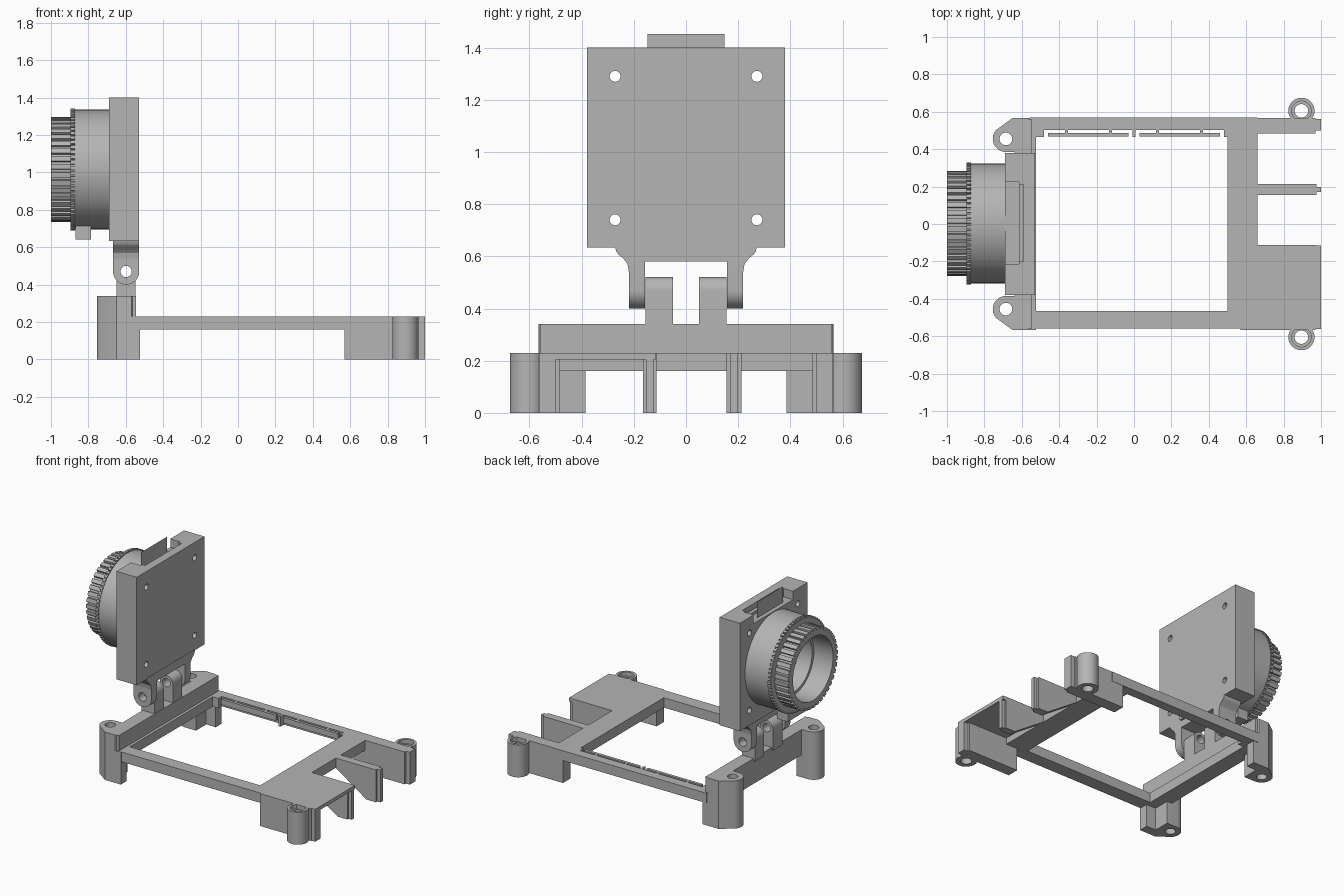
import bpy, bmesh
from math import sin, cos, pi, radians
from mathutils import Vector

cube = bpy.data.objects.get("Cube")
if cube:
    bpy.data.objects.remove(cube, do_unlink=True)

grey = bpy.data.materials.new("plain grey")
grey.use_nodes = True
COLOUR = (0.46, 0.46, 0.46, 1)
grey.diffuse_color = COLOUR
grey.node_tree.nodes["Principled BSDF"].inputs["Base Color"].default_value = COLOUR


def make(name, bm):
    bmesh.ops.recalc_face_normals(bm, faces=bm.faces)
    mesh = bpy.data.meshes.new(name)
    bm.to_mesh(mesh)
    bm.free()
    mesh.materials.append(grey)
    obj = bpy.data.objects.new(name, mesh)
    bpy.context.collection.objects.link(obj)
    return obj


def prism(name, pts, axis, lo, hi):
    """Extrude a 2D outline along an axis: x uses (y, z), y uses (x, z), z uses (x, y)."""
    place = {"x": lambda p: (lo, p[0], p[1]),
             "y": lambda p: (p[0], lo, p[1]),
             "z": lambda p: (p[0], p[1], lo)}[axis]
    shift = Vector([hi - lo if a == axis else 0 for a in "xyz"])
    bm = bmesh.new()
    face = bm.faces.new([bm.verts.new(place(p)) for p in pts])
    ext = bmesh.ops.extrude_face_region(bm, geom=[face])
    bmesh.ops.translate(bm, vec=shift, verts=[v for v in ext["geom"] if isinstance(v, bmesh.types.BMVert)])
    return make(name, bm)


def box(name, x0, x1, y0, y1, z0, z1):
    return prism(name, [(x0, y0), (x1, y0), (x1, y1), (x0, y1)], "z", z0, z1)


def arc(cx, cy, r, a0=0, a1=360, n=32):
    full = abs(a1 - a0) == 360
    steps = n if full else n + 1
    return [(cx + r * cos(radians(a0 + (a1 - a0) * i / n)),
             cy + r * sin(radians(a0 + (a1 - a0) * i / n))) for i in range(steps)]


def gear(cx, cy, outer, inner, teeth):
    pts = []
    for i in range(teeth):
        for f, r in ((0, inner), (0.3, inner), (0.34, outer), (0.96, outer)):
            a = 2 * pi * (i + f) / teeth
            pts.append((cx + r * cos(a), cy + r * sin(a)))
    return pts


def cut(obj, *cutters):
    for c in cutters:
        c.hide_render = True
        mod = obj.modifiers.new("cut", "BOOLEAN")
        mod.operation, mod.solver, mod.object = "DIFFERENCE", "EXACT", c
    graph = bpy.context.evaluated_depsgraph_get()
    mesh = bpy.data.meshes.new_from_object(obj.evaluated_get(graph))
    obj.modifiers.clear()
    obj.data = mesh
    for c in cutters:
        bpy.data.objects.remove(c, do_unlink=True)
    return obj


# Base frame
TOP, LOW = 0.23, 0.16
box("right_rail", -0.56, 0.58, -0.56, -0.465, LOW, TOP)
box("left_rail", -0.56, 0.58, 0.503, 0.57, LOW, TOP)
box("cross_beam", 0.50, 0.66, -0.56, 0.57, LOW, TOP)
box("camera_beam", -0.64, -0.545, -0.56, 0.56, LOW, 0.34)
box("camera_beam_lip", -0.56, -0.525, -0.56, 0.565, LOW, TOP)
box("rail_corner_block", -0.54, -0.48, 0.465, 0.51, LOW, TOP)
box("rail_end_block", 0.48, 0.51, 0.465, 0.51, LOW, TOP)

# Slotted strip beside the left rail
box("strip_centre_stub", -0.008, 0.008, 0.465, 0.51, LOW, TOP)
for side in (-1, 1):
    a, b = sorted((side * 0.03, side * 0.46))
    box("slot_strip", a, b, 0.467, 0.487, 0.19, TOP)
    for x in (0.125, 0.36):
        box("strip_link", side * x - 0.008, side * x + 0.008, 0.48, 0.51, 0.19, TOP)

# Connector side: cover, outer walls and sloping ribs
box("connector_cover", 0.6, 1.0, -0.56, -0.115, 0.205, TOP)
for side in (-1, 1):
    wall = [(0.57, 0), (0.97, 0), (0.97, TOP), (0.57, TOP)]
    prism("outer_wall", wall, "y", *sorted((side * 0.485, side * 0.568)))
    box("outer_wall_tongue", 0.96, 1.0, *sorted((side * 0.5, side * 0.562)), 0, TOP)


def rib(name, y0, y1):
    outline = [(0.6, LOW), (0.66, LOW), (0.9, 0), (0.975, 0), (0.975, TOP), (0.6, TOP)]
    prism(name, outline, "y", y0, y1)
    mid = (y0 + y1) / 2
    box(name + "_tongue", 0.96, 1.0, mid - 0.014, mid + 0.014, 0, TOP)


rib("middle_rib", 0.155, 0.213)
rib("cover_rib", -0.165, -0.113)

# Corner posts with screw holes
for side in (-1, 1):
    c = (0.895, side * 0.605)
    cut(prism("connector_post", arc(*c, 0.07), "z", 0, TOP),
        prism("hole", arc(*c, 0.036), "z", -0.1, 0.5),
        prism("counterbore", arc(*c, 0.052), "z", 0.2, 0.5))

    c = (-0.685, 0.455)
    outline = arc(*c, 0.07, 270, 135, 14) + [
        (-0.65, 0.566), (-0.57, 0.566), (-0.545, 0.54), (-0.545, 0.385)]
    outline = [(x, y * side) for x, y in outline]
    cut(prism("camera_post", outline, "z", 0, 0.34),
        prism("hole", arc(c[0], c[1] * side, 0.034), "z", -0.1, 0.5),
        box("corner_relief", -0.6, -0.4, *sorted((side * 0.3, side * 0.5)), -0.1, LOW))
    box("post_wall", -0.6, -0.525, *sorted((side * 0.5, side * 0.566)), 0, TOP)

# Hinge: lugs on the beam, ears under the camera housing
PIVOT = (-0.598, 0.47)
for side in (-1, 1):
    lug = arc(*PIVOT, 0.051, 0, 180, 16) + [(-0.649, 0.32), (-0.547, 0.32)]
    cut(prism("hinge_lug", lug, "y", *sorted((side * 0.05, side * 0.155))),
        prism("hole", arc(*PIVOT, 0.03), "y", -0.5, 0.5))
    ear = arc(*PIVOT, 0.07, 180, 360, 20) + [(-0.528, 0.61), (-0.668, 0.61)]
    cut(prism("hinge_ear", ear, "y", *sorted((side * 0.158, side * 0.219))),
        prism("hole", arc(*PIVOT, 0.03), "y", -0.5, 0.5))
    flare = [(0, 0.64), (0, 0.58), (0.158, 0.58), (0.158, 0.54), (0.219, 0.54),
             (0.224, 0.57), (0.24, 0.592), (0.258, 0.606), (0.268, 0.62), (0.272, 0.64)]
    prism("hinge_flare", [(y * side, z) for y, z in flare], "x", -0.668, -0.528)

# Camera housing with cable pocket and four screw holes
housing = box("camera_housing", -0.69, -0.53, -0.38, 0.38, 0.633, 1.4)
holes = [prism("hole", arc(y, z, 0.021, n=20), "x", -0.8, -0.4)
         for y in (-0.272, 0.272) for z in (0.74, 1.29)]
cut(housing, box("pocket", -0.8, -0.615, -0.215, 0.225, 1.34, 1.5),
    box("pocket_slot", -0.63, -0.59, -0.2, 0.21, 1.36, 1.5), *holes)

# Paper-thin cable tab
bm = bmesh.new()
bm.faces.new([bm.verts.new((-0.66, y, z)) for y, z in
              ((-0.147, 1.34), (0.147, 1.34), (0.147, 1.453), (-0.147, 1.453))])
tab = make("cable_tab", bm)
if tab.data.polygons[0].normal.x < 0:
    tab.data.flip_normals()

# Lens: barrel, fine knurled collar, coarse focus ring
AXIS = (0.003, 1.015)
parts = [("lens_barrel", arc(*AXIS, 0.32, n=64), -0.872, -0.68),
         ("lens_collar", gear(*AXIS, 0.327, 0.314, 72), -0.895, -0.872),
         ("focus_ring", gear(*AXIS, 0.28, 0.264, 40), -1.0, -0.895)]
for name, outline, x0, x1 in parts:
    bore = prism("bore", arc(*AXIS, 0.225, n=48), "x", -1.1, -0.85)
    inner = prism("inner_bore", arc(*AXIS, 0.205, n=48), "x", -1.1, -0.74)
    cut(prism(name, outline, "x", x0, x1), bore, inner)
box("lens_lock_block", -0.87, -0.785, -0.1, 0.1, 0.64, 0.74)

# Smooth curved surfaces, keep edges sharp
for obj in bpy.context.scene.objects:
    obj.select_set(obj.type == "MESH")
bpy.context.view_layer.objects.active = housing
bpy.ops.object.shade_smooth_by_angle(angle=radians(25))
